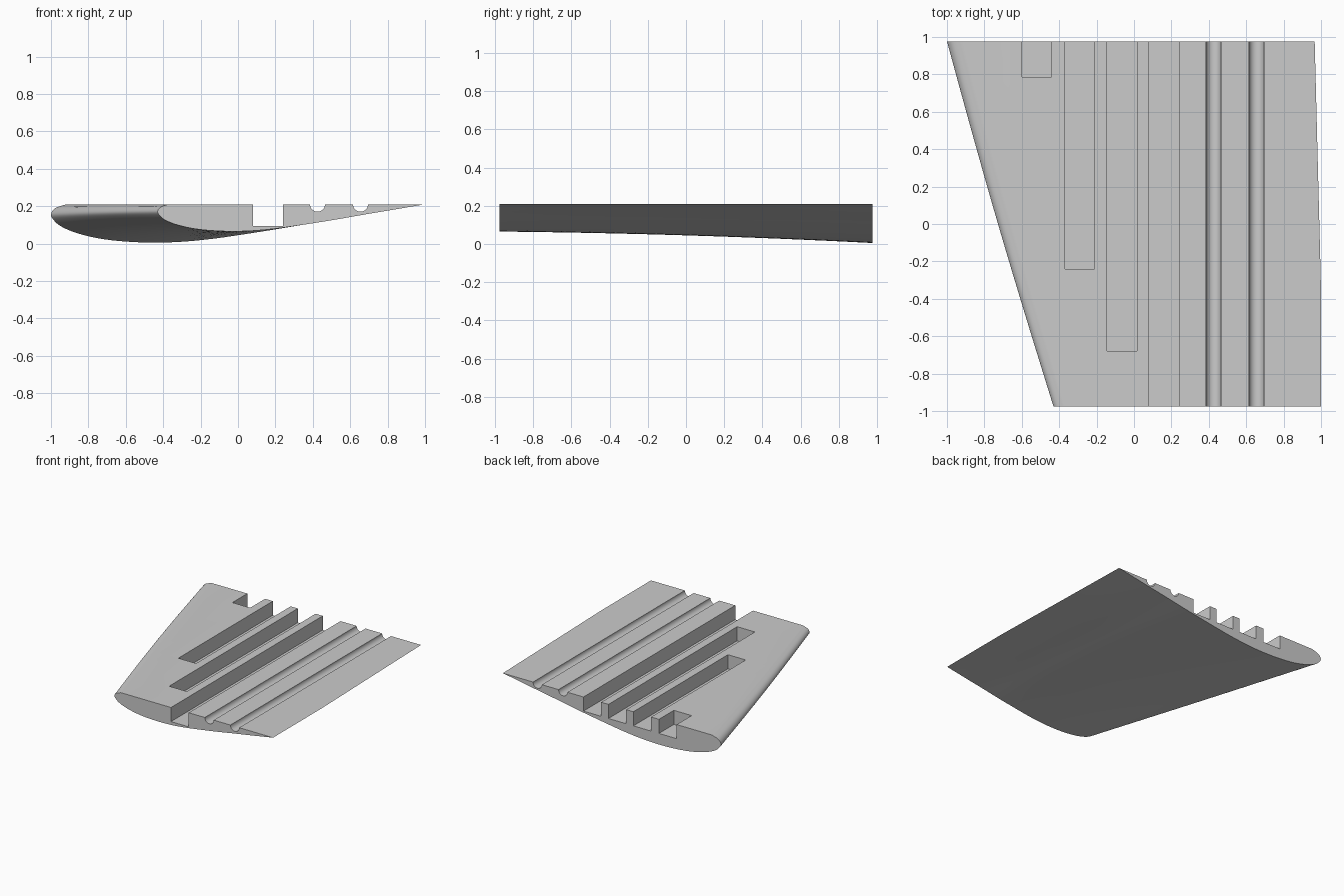
import bpy, bmesh, math
from mathutils import Matrix, Vector

old = bpy.data.objects.get("Cube")
if old:
    bpy.data.objects.remove(old, do_unlink=True)

TOP, HALF, FLOOR = 0.21, 0.977, 0.095

grey = bpy.data.materials.new("light_grey")
grey.use_nodes = True
colour = (0.6, 0.6, 0.6, 1)
grey.diffuse_color = colour
grey.node_tree.nodes["Principled BSDF"].inputs["Base Color"].default_value = colour


def make_object(name, bm):
    bmesh.ops.recalc_face_normals(bm, faces=bm.faces)
    mesh = bpy.data.meshes.new(name)
    bm.to_mesh(mesh)
    bm.free()
    mesh.materials.append(grey)
    ob = bpy.data.objects.new(name, mesh)
    bpy.context.collection.objects.link(ob)
    return ob


def smooth_curve(points, steps):
    """Catmull-Rom curve through the points."""
    pts = [Vector(p) for p in points]
    pts = [2 * pts[0] - pts[1]] + pts + [2 * pts[-1] - pts[-2]]
    out = []
    for a, b, c, d in zip(pts, pts[1:], pts[2:], pts[3:]):
        for i in range(steps):
            t = i / steps
            out.append(0.5 * (2 * b + (c - a) * t + (2 * a - 5 * b + 4 * c - d) * t ** 2
                              + (3 * b - a - 3 * c + d) * t ** 3))
    return out + [pts[-2]]


# Half airfoil section: (fraction of chord, fraction of depth below the flat top)
section = smooth_curve([(0.042, 0), (0.012, 0.1), (0, 0.27), (0.01, 0.44), (0.03, 0.59),
                        (0.07, 0.75), (0.13, 0.89), (0.2, 0.97), (0.28, 1), (0.36, 0.975),
                        (0.44, 0.9), (0.51, 0.805), (0.6, 0.67), (0.675, 0.55),
                        (0.755, 0.41), (0.87, 0.22), (1, 0)], 4)

# Wing body, lofted from the narrow front end to the wide back end
bm = bmesh.new()
rings = []
STATIONS = 16
for s in range(STATIONS + 1):
    t = s / STATIONS
    nose = -0.43 - 0.57 * t - 0.012 * math.sin(math.pi * t)
    tail = min(1, 1.016 - 0.05 * t)
    depth = 0.145 + 0.02 * t + 0.04 * t * t
    rings.append([bm.verts.new((nose + (tail - nose) * p.x, -HALF + 2 * HALF * t,
                                TOP - depth * p.y)) for p in section])
for a, b in zip(rings, rings[1:]):
    for i in range(len(a) - 1):
        bm.faces.new((a[i], a[i + 1], b[i + 1], b[i]))
bm.faces.new(rings[0])
bm.faces.new(rings[-1])
bm.faces.new([r[0] for r in rings] + [r[-1] for r in reversed(rings)])
wing = make_object("wing_body", bm)

cutters = []

# Square slots open at the back: left x, right x, front end
for x0, x1, y0 in [(-0.6, -0.44, 0.785), (-0.37, -0.21, -0.24),
                   (-0.145, 0.015, -0.68), (0.08, 0.24, -1.1)]:
    bm = bmesh.new()
    bmesh.ops.create_cube(bm, size=1)
    bmesh.ops.scale(bm, vec=(x1 - x0, 1.1 - y0, 0.3), verts=bm.verts)
    bmesh.ops.translate(bm, vec=((x0 + x1) / 2, (1.1 + y0) / 2, FLOOR + 0.15), verts=bm.verts)
    cutters.append(make_object("slot_cutter", bm))

# Half-round grooves along the whole length
for x in (0.425, 0.655):
    bm = bmesh.new()
    bmesh.ops.create_cone(bm, cap_ends=True, segments=32, radius1=0.04, radius2=0.04, depth=2.2,
                          matrix=Matrix.Translation((x, 0, TOP)) @ Matrix.Rotation(math.pi / 2, 4, "X"))
    cutters.append(make_object("groove_cutter", bm))

bpy.context.view_layer.objects.active = wing
for cutter in cutters:
    mod = wing.modifiers.new("cut", "BOOLEAN")
    mod.operation = "DIFFERENCE"
    mod.solver = "EXACT"
    mod.object = cutter
    bpy.ops.object.modifier_apply(modifier=mod.name)
    bpy.data.objects.remove(cutter, do_unlink=True)

# Smooth the curved skin and grooves, keep the cut edges sharp
bpy.ops.object.select_all(action="DESELECT")
wing.select_set(True)
bpy.ops.object.shade_smooth_by_angle(angle=math.radians(30))
